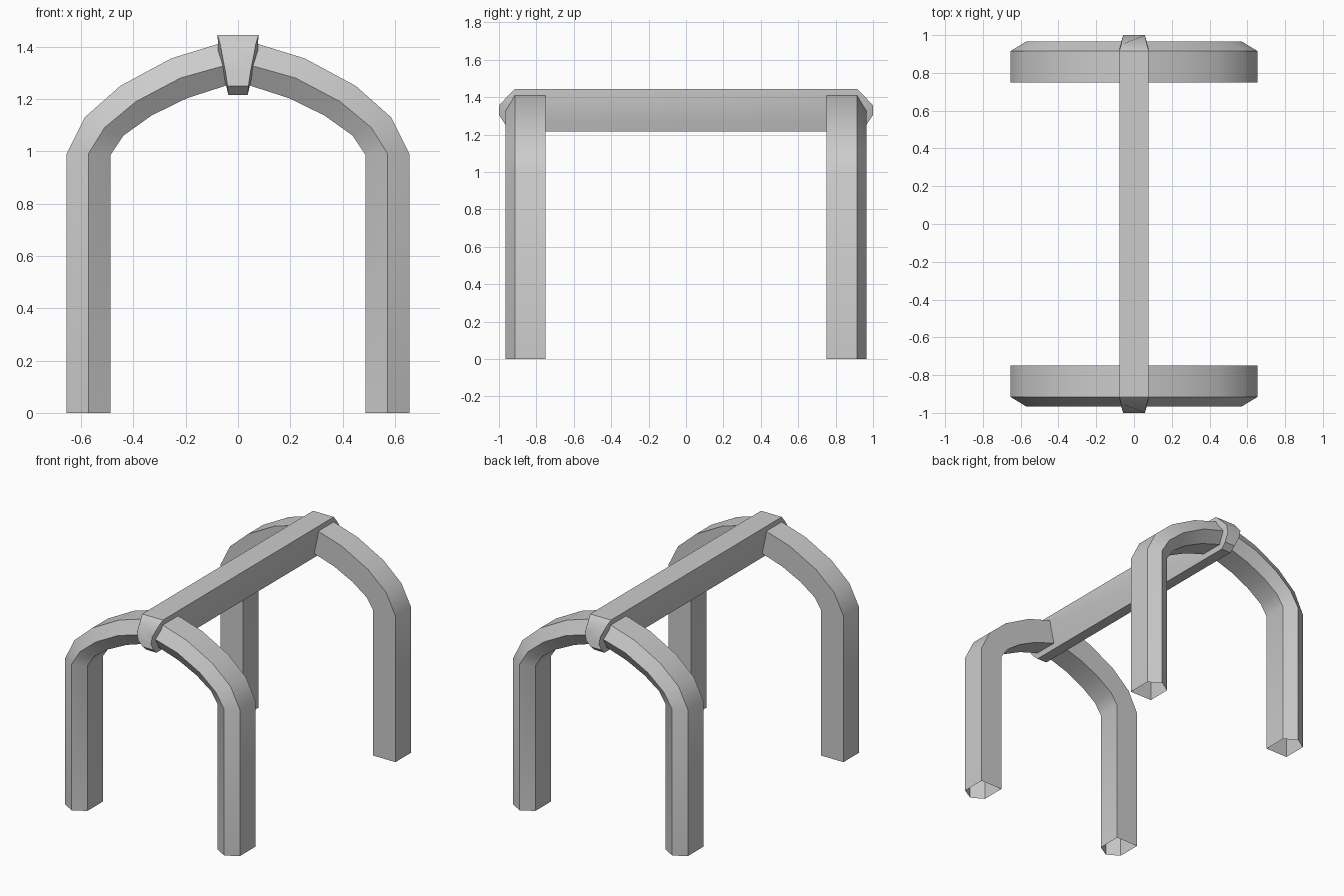
import bpy, bmesh, math

if "Cube" in bpy.data.objects:
    bpy.data.objects.remove(bpy.data.objects["Cube"])

# half-arch paths (x, z): outer edge, front ridge, inner edge
OUTER = [(.655, 0), (.655, .99), (.585, 1.13), (.45, 1.25), (.255, 1.355), (.07, 1.412)]
RIDGE = [(.572, 0), (.572, .99), (.51, 1.09), (.39, 1.19), (.22, 1.28), (.05, 1.328)]
INNER = [(.488, 0), (.488, .985), (.438, 1.06), (.33, 1.137), (.195, 1.203), (.03, 1.256)]


def loft(name, rings, caps=False):
    """Bridge a list of closed rings into one object."""
    bm = bmesh.new()
    vs = [[bm.verts.new(p) for p in r] for r in rings]
    for a, b in zip(vs, vs[1:]):
        n = len(a)
        for i in range(n):
            j = (i + 1) % n
            bm.faces.new((a[i], a[j], b[j], b[i]))
    if caps:
        bm.faces.new(vs[0])
        bm.faces.new(vs[-1])
    bmesh.ops.recalc_face_normals(bm, faces=bm.faces)
    me = bpy.data.meshes.new(name)
    bm.to_mesh(me)
    bm.free()
    ob = bpy.data.objects.new(name, me)
    bpy.context.collection.objects.link(ob)
    bpy.ops.object.select_all(action='DESELECT')
    ob.select_set(True)
    bpy.context.view_layer.objects.active = ob
    bpy.ops.object.shade_smooth_by_angle(angle=math.radians(40))
    return ob


# four leg-and-arch halves: five-sided tubes, open at the foot
for side, sx in (("right", 1), ("left", -1)):
    for end, sy in (("front", -1), ("back", 1)):
        rings = []
        for o, m, i in zip(OUTER, RIDGE, INNER):
            rings.append([(sx * o[0], sy * .75, o[1]), (sx * o[0], sy * .915, o[1]),
                          (sx * m[0], sy * .965, m[1]),
                          (sx * i[0], sy * .915, i[1]), (sx * i[0], sy * .75, i[1])])
        loft(f"{end}_{side}_arch_leg", rings)


# ridge beam: tapered section with pointed ends
def section(y_top, y_mid, rows):
    """rows: (half width, z, y) from top to bottom, mirrored in x."""
    return [(w, y, z) for w, z, y in rows] + [(-w, y, z) for w, z, y in reversed(rows)]


def beam_rings(s):
    body = [(.078, 1.444, s * .915), (.076, 1.385, s * .93), (.05, 1.27, s * .93), (.037, 1.216, s * .925)]
    nose = [(.068, 1.41, s * .95), (.058, 1.355, s), (.048, 1.305, s), (.04, 1.25, s * .963)]
    return section(0, 0, body), section(0, 0, nose)


fb, fn = beam_rings(-1)
bb, bn = beam_rings(1)
loft("ridge_beam", [fn, fb, bb, bn], caps=True)
